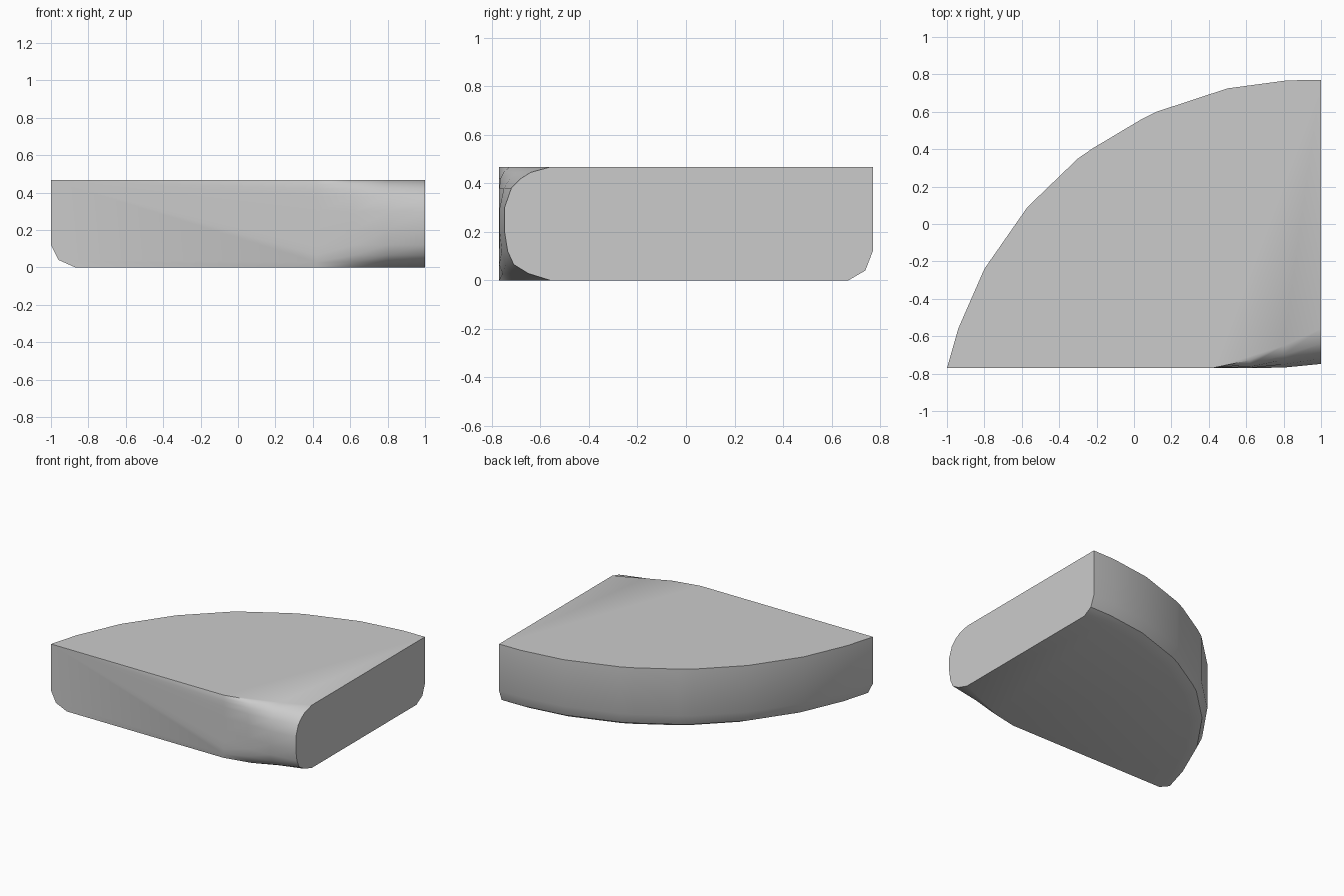
import bpy
import bmesh
import math

cube = bpy.data.objects.get("Cube")
if cube:
    bpy.data.objects.remove(cube, do_unlink=True)

HEIGHT = 0.467
RIGHT, FRONT = 1.0, -0.77

# Curved rim, from the front corner round to the back corner
ARC = [(-1, FRONT), (-.94, -.56), (-.8, -.24), (-.57, .09), (-.3, .35),
       (-.22, .405), (.04, .56), (.12, .6), (.5, .725), (.82, .768), (RIGHT, .77)]
# Rim profile: height and scale about the square corner
RIM = [(0, .935), (.04, .98), (.12, 1), (HEIGHT, 1)]
# Rounded end profile: inset from the front and height
NOSE = [(.21, 0), (.12, .028), (.06, .065), (.035, .12), (.022, .2),
        (.022, .3), (.05, .38), (.09, .42), (.13, .445), (.21, HEIGHT)]
# Stations along the front, from square to fully rounded
STATIONS = [(.42, 0), (.62, .3), (.8, .62), (RIGHT, 1)]

gray = bpy.data.materials.new("light gray")
gray.use_nodes = True
color = (.6, .6, .6, 1)
gray.diffuse_color = color
gray.node_tree.nodes["Principled BSDF"].inputs["Base Color"].default_value = color

bm = bmesh.new()


def bridge(columns):
    """Fill the quads between neighbouring columns of vertices."""
    for a, b in zip(columns, columns[1:]):
        for i in range(len(a) - 1):
            bm.faces.new((a[i], b[i], b[i + 1], a[i + 1]))


# Curved rim with a bevelled lower edge
rim = [[bm.verts.new((RIGHT + (x - RIGHT) * s, FRONT + (y - FRONT) * s, z))
        for z, s in RIM] for x, y in ARC]
bridge(rim)

# Front corner that eases from a sharp edge into a rounded end
nose = [[bm.verts.new((x, FRONT + max(0, inset * t - .03 * (1 - t)), z))
         for inset, z in NOSE] for x, t in STATIONS]
bridge(nose)

# Flat top, bottom, right and front faces
for end in (0, -1):
    bm.faces.new([c[end] for c in rim] + [c[end] for c in reversed(nose)])
bm.faces.new(rim[-1] + nose[-1][::-1])
bm.faces.new(rim[0] + nose[0][::-1])
bmesh.ops.recalc_face_normals(bm, faces=bm.faces)

mesh = bpy.data.meshes.new("quarter_wedge")
bm.to_mesh(mesh)
bm.free()
mesh.materials.append(gray)
wedge = bpy.data.objects.new("quarter_wedge", mesh)
bpy.context.collection.objects.link(wedge)

# Smooth shading with crisp edges
bpy.ops.object.select_all(action="DESELECT")
wedge.select_set(True)
bpy.context.view_layer.objects.active = wedge
bpy.ops.object.shade_smooth_by_angle(angle=math.radians(35))
